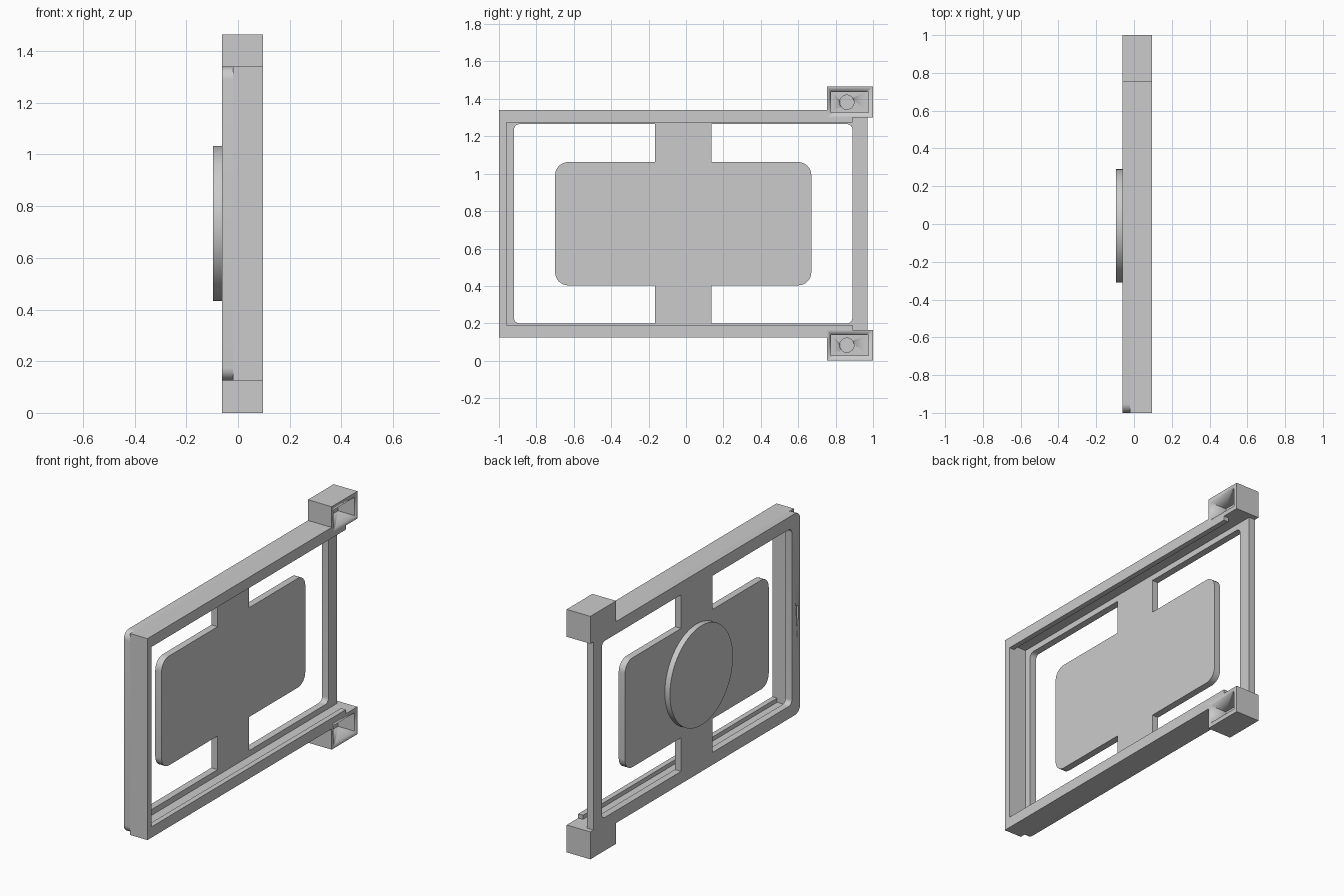
import bpy, bmesh, math
from mathutils import Matrix, Vector

cube = bpy.data.objects.get("Cube")
if cube:
    bpy.data.objects.remove(cube, do_unlink=True)

grey = bpy.data.materials.new("plain grey")
grey.use_nodes = True
grey.diffuse_color = (0.6, 0.6, 0.6, 1)
grey.node_tree.nodes["Principled BSDF"].inputs["Base Color"].default_value = (0.6, 0.6, 0.6, 1)

MID_Z = 0.7325
BACK, STEP, FRONT = -0.062, -0.02, 0.096


def flip(z):
    """Height mirrored about the middle of the frame."""
    return 2 * MID_Z - z


def rounded(corners):
    """Outline from (y, z, radius) right-angle corners."""
    pts = []
    for i, (y, z, r) in enumerate(corners):
        p = Vector((y, z))
        if r == 0:
            pts.append(p)
            continue
        u = (Vector(corners[i - 1][:2]) - p).normalized()
        v = (Vector(corners[(i + 1) % len(corners)][:2]) - p).normalized()
        c = p + r * (u + v)
        for k in range(9):
            t = math.pi / 2 * k / 8
            pts.append(c - r * (v * math.cos(t) + u * math.sin(t)))
    return pts


def circle(y, z, r, n=64):
    return [Vector((y + r * math.cos(2 * math.pi * k / n),
                    z + r * math.sin(2 * math.pi * k / n))) for k in range(n)]


def rect(y0, y1, z0, z1):
    return [Vector(p) for p in ((y0, z0), (y1, z0), (y1, z1), (y0, z1))]


def prism(name, outlines, x0, x1):
    """Fill outlines drawn in the y-z plane (inner ones are holes) from x0 to x1."""
    curve = bpy.data.curves.new(name, "CURVE")
    curve.dimensions = "2D"
    curve.fill_mode = "BOTH"
    curve.extrude = (x1 - x0) / 2
    for pts in outlines:
        spline = curve.splines.new("POLY")
        spline.points.add(len(pts) - 1)
        for sp, p in zip(spline.points, pts):
            sp.co = (p.x, p.y, 0, 1)
        spline.use_cyclic_u = True
    temp = bpy.data.objects.new(name + " outline", curve)
    bpy.context.collection.objects.link(temp)
    bpy.context.view_layer.update()
    mesh = bpy.data.meshes.new_from_object(temp.evaluated_get(bpy.context.evaluated_depsgraph_get()))
    bpy.data.objects.remove(temp, do_unlink=True)
    # Turn the drawing upright: drawing axes become y and z, depth becomes x
    mesh.transform(Matrix(((0, 0, 1, (x0 + x1) / 2), (1, 0, 0, 0), (0, 1, 0, 0), (0, 0, 0, 1))))
    bm = bmesh.new()
    bm.from_mesh(mesh)
    bmesh.ops.remove_doubles(bm, verts=bm.verts, dist=1e-5)
    bmesh.ops.recalc_face_normals(bm, faces=bm.faces)
    bm.to_mesh(mesh)
    bm.free()
    mesh.materials.clear()
    mesh.materials.append(grey)
    mesh.name = name
    obj = bpy.data.objects.new(name, mesh)
    bpy.context.collection.objects.link(obj)
    bpy.ops.object.select_all(action="DESELECT")
    obj.select_set(True)
    bpy.context.view_layer.objects.active = obj
    bpy.ops.object.shade_smooth_by_angle(angle=math.radians(30))
    return obj


def cut(obj, cutter):
    mod = obj.modifiers.new("cut", "BOOLEAN")
    mod.operation = "DIFFERENCE"
    mod.solver = "EXACT"
    mod.object = cutter
    bpy.context.view_layer.objects.active = obj
    bpy.ops.object.modifier_apply(modifier=mod.name)
    bpy.data.objects.remove(cutter, do_unlink=True)


def window(edge_y, strip_y, panel_y):
    """C-shaped opening between the frame and the central panel."""
    half = [(edge_y, 0.2, 0.03), (strip_y, 0.2, 0), (strip_y, 0.403, 0), (panel_y, 0.403, 0.07)]
    return rounded(half + [(y, flip(z), r) for y, z, r in reversed(half)])


# Back plate with its central panel, notched for the corner blocks
half = [(-1, 0.125, 0.05), (0.755, 0.125, 0), (0.755, 0.165, 0), (0.97, 0.165, 0)]
outer = rounded(half + [(y, flip(z), r) for y, z, r in reversed(half)])
plate = prism("back_plate", [outer, window(-0.92, -0.165, -0.70), window(0.89, 0.135, 0.67)],
              BACK, STEP)
cut(plate, prism("slot_cutter", [rect(-0.985, -0.965, 0.69, 0.775)], BACK - 0.02, BACK + 0.03))

# Side walls, open at the far end
half = [(-1, 0.125, 0), (0.755, 0.125, 0), (0.755, 0.165, 0), (-0.96, 0.165, 0)]
prism("side_walls", [rounded(half + [(y, flip(z), r) for y, z, r in reversed(half)])], STEP, FRONT)

# Round boss on the back
prism("back_disc", [circle(-0.01, MID_Z, 0.30, 96)], -0.096, BACK)

# Retaining lips and hollow corner blocks, bottom and top
for name, side in (("lower", lambda z: z), ("upper", flip)):
    def span(y0, y1, z0, z1):
        return [rect(y0, y1, *sorted((side(z0), side(z1))))]

    prism(name + "_lip", span(-0.96, 0.89, 0.165, 0.19), 0.064, FRONT)
    block = prism(name + "_corner_block", span(0.755, 1, 0, 0.165), BACK, FRONT)
    cut(block, prism("pocket_cutter", span(0.775, 0.975, 0.027, 0.138), -0.015, FRONT + 0.05))
    cut(block, prism("hole_cutter", [circle(0.86, side(0.083), 0.038, 32)], -0.045, 0.02))
